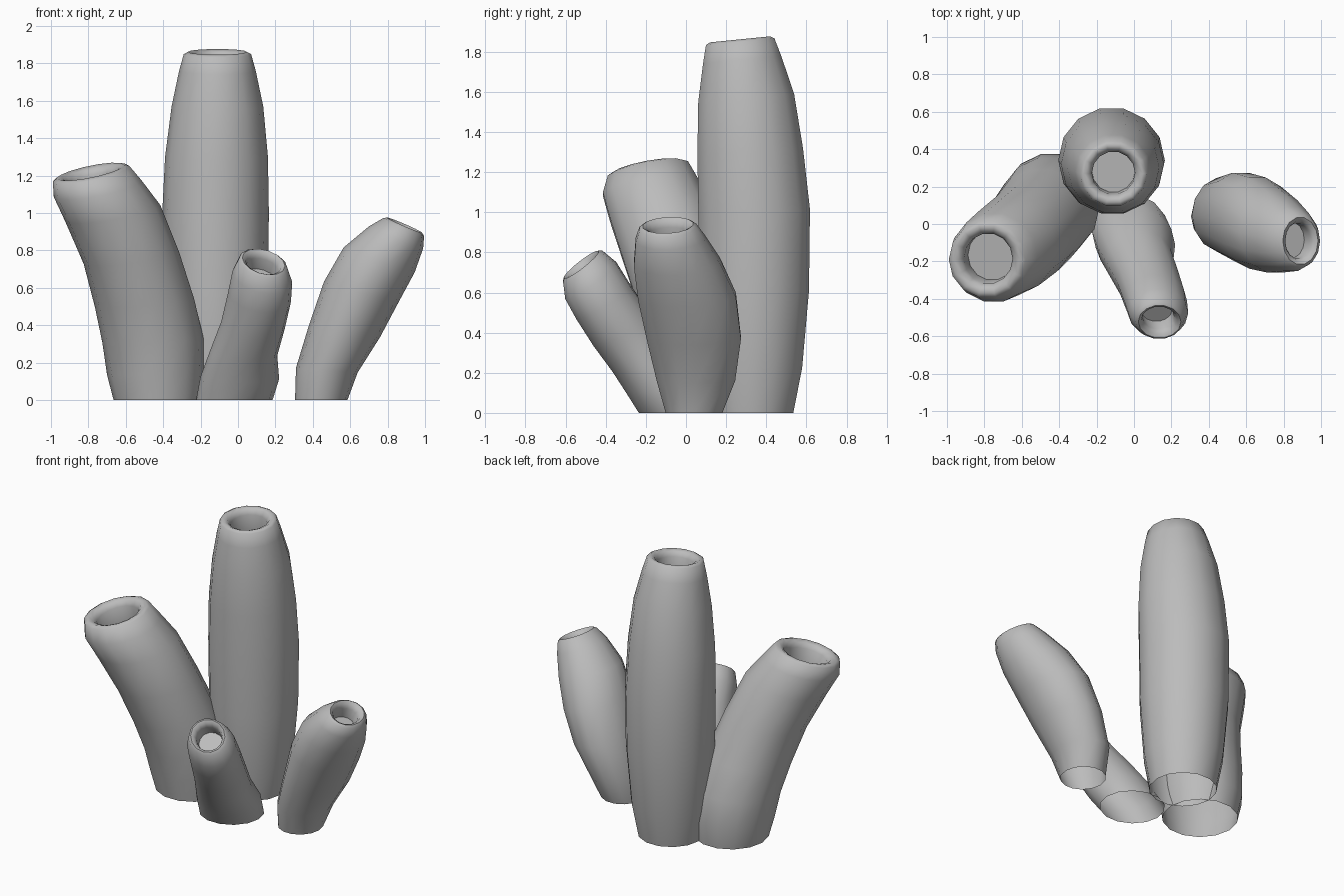
import bpy, bmesh, math

if "Cube" in bpy.data.objects:
    bpy.data.objects.remove(bpy.data.objects["Cube"], do_unlink=True)

SIDES = 14

grey = bpy.data.materials.new("stone_grey")
grey.use_nodes = True
colour = (0.5, 0.5, 0.5, 1)
grey.diffuse_color = colour
grey.node_tree.nodes["Principled BSDF"].inputs["Base Color"].default_value = colour


def add_ring(bm, x, y, z, rx, ry, sx, sy):
    """Ellipse seen from above, lying in a plane with slopes sx and sy."""
    ring = []
    for i in range(SIDES):
        a = math.tau * i / SIDES
        dx, dy = rx * math.cos(a), ry * math.sin(a)
        ring.append(bm.verts.new((x + dx, y + dy, max(0, z + sx * dx + sy * dy))))
    return ring


def tube(name, stations, slope, hole, depth):
    """Leaning tube, open below, with a rounded lip and a blind hole on top."""
    bm = bmesh.new()
    sx, sy = slope
    top = stations[-1]
    rows = []
    for x, y, z, rx, ry in stations:
        t = z / top[2]
        rows.append((x, y, z, rx, ry, sx * t, sy * t))
    # lip and hole follow the rim's own normal
    x, y, z, rx, ry = top
    n = math.sqrt(1 + sx * sx + sy * sy)
    normal = (-sx / n, -sy / n, 1 / n)
    for blend, drop in ((0.35, -0.012), (0.75, 0.0), (1.0, 0.03), (1.0, depth)):
        rows.append((x - normal[0] * drop, y - normal[1] * drop, z - normal[2] * drop,
                     rx + (hole[0] - rx) * blend, ry + (hole[1] - ry) * blend, sx, sy))
    rings = [add_ring(bm, *row) for row in rows]
    for low, high in zip(rings, rings[1:]):
        for i in range(SIDES):
            j = (i + 1) % SIDES
            bm.faces.new((low[i], low[j], high[j], high[i]))
    bm.faces.new(rings[-1])
    mesh = bpy.data.meshes.new(name)
    bm.to_mesh(mesh)
    bm.free()
    mesh.materials.append(grey)
    obj = bpy.data.objects.new(name, mesh)
    bpy.context.collection.objects.link(obj)
    bpy.ops.object.select_all(action='DESELECT')
    obj.select_set(True)
    bpy.context.view_layer.objects.active = obj
    bpy.ops.object.shade_smooth_by_angle(angle=math.radians(60))


# stations: x, y, z, half width in x, half width in y
tube("tall_tube", [
    (-.12, .33, 0, .21, .21), (-.12, .335, .22, .25, .25),
    (-.12, .34, .6, .28, .28), (-.12, .34, 1.0, .285, .285),
    (-.115, .32, 1.3, .275, .27), (-.11, .3, 1.57, .245, .245),
    (-.11, .28, 1.76, .205, .2), (-.11, .27, 1.85, .18, .175),
], (0, .1), (.115, .115), .14)

tube("right_leaning_tube", [
    (-.43, .125, 0, .235, .235), (-.44, .12, .14, .26, .26),
    (-.455, .09, .32, .27, .27), (-.5, .03, .52, .265, .265),
    (-.57, -.05, .76, .255, .26), (-.67, -.13, 1.0, .255, .255),
    (-.75, -.18, 1.13, .235, .24), (-.785, -.19, 1.21, .205, .205),
], (.2, .18), (.13, .135), .14)

tube("front_short_tube", [
    (-.02, -.04, 0, .205, .2), (.01, -.11, .12, .21, .19),
    (.03, -.2, .25, .18, .17), (.08, -.31, .4, .17, .155),
    (.115, -.41, .55, .168, .14), (.13, -.475, .66, .16, .13),
    (.135, -.515, .73, .13, .1),
], (-.2, .75), (.085, .065), .1)

tube("left_leaning_tube", [
    (.445, .04, 0, .14, .145), (.475, .05, .16, .165, .2),
    (.57, .04, .37, .19, .24), (.66, .005, .58, .2, .25),
    (.755, -.045, .75, .19, .22), (.845, -.08, .87, .145, .175),
    (.885, -.09, .925, .11, .145),
], (-.43, .05), (.065, .095), .1)
